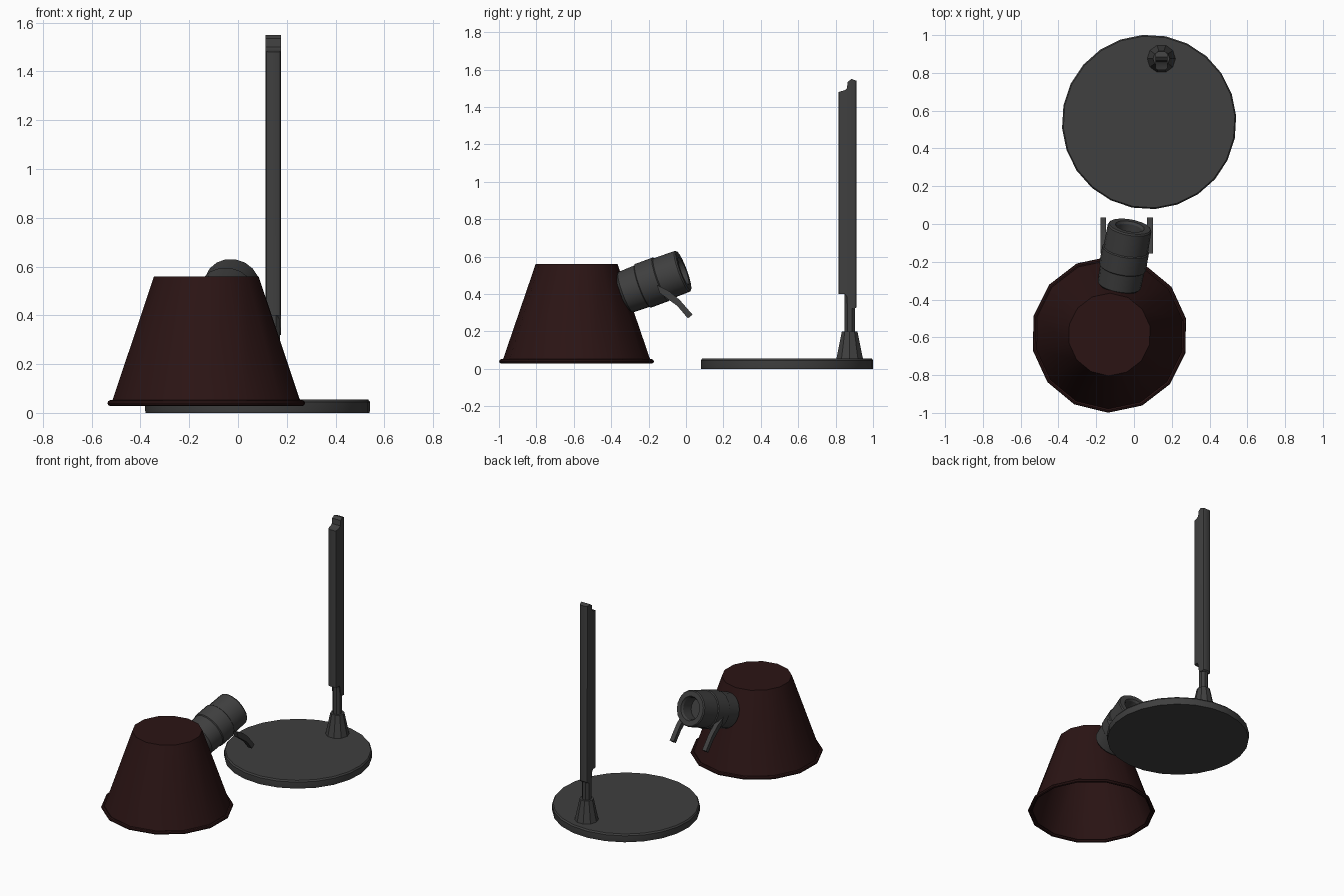
import bpy, bmesh, math
from mathutils import Vector, Matrix

if "Cube" in bpy.data.objects:
    bpy.data.objects.remove(bpy.data.objects["Cube"])


def material(name, rgb):
    m = bpy.data.materials.new(name)
    m.diffuse_color = (*rgb, 1)
    m.use_nodes = True
    m.node_tree.nodes["Principled BSDF"].inputs["Base Color"].default_value = m.diffuse_color
    return m


DARK = material("dark_grey", (0.05, 0.05, 0.05))
RED = material("dark_red", (0.024, 0.007, 0.007))


def finish(bm, name, mat, matrix=None):
    bmesh.ops.recalc_face_normals(bm, faces=bm.faces)
    if matrix:
        bm.transform(matrix)
    me = bpy.data.meshes.new(name)
    bm.to_mesh(me)
    bm.free()
    me.materials.append(mat)
    ob = bpy.data.objects.new(name, me)
    bpy.context.collection.objects.link(ob)
    bpy.ops.object.select_all(action='DESELECT')
    ob.select_set(True)
    bpy.context.view_layer.objects.active = ob
    bpy.ops.object.shade_smooth_by_angle(angle=math.radians(30))
    return ob


def lathe(name, profile, sides, mat, matrix, turn=0, closed=False):
    """Revolve (radius, height) points; open profiles get end caps."""
    bm = bmesh.new()
    rings = []
    for r, h in profile:
        rings.append([bm.verts.new((r * math.cos(a), r * math.sin(a), h))
                      for a in (turn + i * math.tau / sides for i in range(sides))])
    pairs = list(zip(rings, rings[1:]))
    if closed:
        pairs.append((rings[-1], rings[0]))
    for a, b in pairs:
        for i in range(sides):
            j = (i + 1) % sides
            bm.faces.new((a[i], a[j], b[j], b[i]))
    if not closed:
        bm.faces.new(rings[0])
        bm.faces.new(rings[-1])
    return finish(bm, name, mat, matrix)


def side_plate(name, yz, x, width, mat, bevel=0):
    """Extrude a side outline across x, rounding its outer edges."""
    bm = bmesh.new()
    f = bm.faces.new([bm.verts.new((x - width / 2, y, z)) for y, z in yz])
    new = bmesh.ops.extrude_face_region(bm, geom=[f])["geom"]
    bmesh.ops.translate(bm, vec=(width, 0, 0),
                        verts=[v for v in new if isinstance(v, bmesh.types.BMVert)])
    if bevel:
        long_edges = [e for e in bm.edges
                      if abs(e.verts[0].co.z - e.verts[1].co.z) > 0.5]
        bmesh.ops.bevel(bm, geom=long_edges, offset=bevel, segments=2,
                        profile=0.5, affect='EDGES')
    return finish(bm, name, mat)


# Round foot
lathe("base", [(0.46, 0), (0.462, 0.01), (0.462, 0.045), (0.455, 0.055)], 24, DARK,
      Matrix.Translation((0.08, 0.54, 0)), math.radians(4))

# Cone collar and thin stem
stem_at = Matrix.Translation((0.145, 0.875, 0))
lathe("stem_collar", [(0.076, 0.05), (0.07, 0.075), (0.044, 0.2)], 10, DARK, stem_at)
lathe("stem", [(0.03, 0.19), (0.03, 0.42)], 8, DARK, stem_at, math.pi / 8)

# Stepped double pole: short front half, longer back half
pole = [(0.815, 0.40), (0.815, 1.48), (0.85, 1.49), (0.86, 1.50), (0.865, 1.535),
        (0.885, 1.55), (0.912, 1.54), (0.912, 0.33), (0.90, 0.32), (0.875, 0.325),
        (0.862, 0.35), (0.86, 0.385), (0.85, 0.40)]
side_plate("pole", pole, 0.145, 0.064, DARK, 0.014)

# Hollow shade with a closed top and a beaded rim
shade_at = Matrix.Translation((-0.13, -0.585, 0))
turn = math.radians(-91)
lathe("shade", [(0.385, 0.04), (0.205, 0.548), (0.217, 0.56), (0.397, 0.04)][::1], 14,
      RED, shade_at, turn, closed=False).data.name = "shade"
bpy.data.objects.remove(bpy.data.objects["shade"])
lathe("shade", [(0.01, 0.548), (0.208, 0.548), (0.385, 0.04), (0.397, 0.04),
                (0.219, 0.56), (0.01, 0.56)], 14, RED, shade_at, turn)
bead = [(0.402 + 0.012 * math.cos(a), 0.04 + 0.012 * math.sin(a))
        for a in (i * math.tau / 8 for i in range(8))]
lathe("shade_rim", bead, 14, RED, shade_at, turn, closed=True)

# Tilted stepped socket with a recessed open end
axis = Vector((0.18, 1, 0.37)).normalized()
start = Vector((-0.08, -0.335, 0.405))
socket_at = Matrix.Translation(start) @ axis.to_track_quat('Z', 'Y').to_matrix().to_4x4()
socket = [(0.10, 0), (0.116, 0.015), (0.119, 0.11), (0.125, 0.115), (0.125, 0.215),
          (0.119, 0.22), (0.117, 0.34), (0.111, 0.348), (0.078, 0.348),
          (0.07, 0.335), (0.07, 0.26)]
lathe("socket", socket, 18, DARK, socket_at)

# Bent clip on each side of the socket
clip = [(-0.157, 0.45), (-0.09, 0.415), (-0.035, 0.37), (0.035, 0.29), (0.01, 0.27),
        (-0.045, 0.335), (-0.14, 0.405)]
for name, x in (("left_clip", -0.162), ("right_clip", 0.085)):
    side_plate(name, clip, x, 0.03, DARK)
